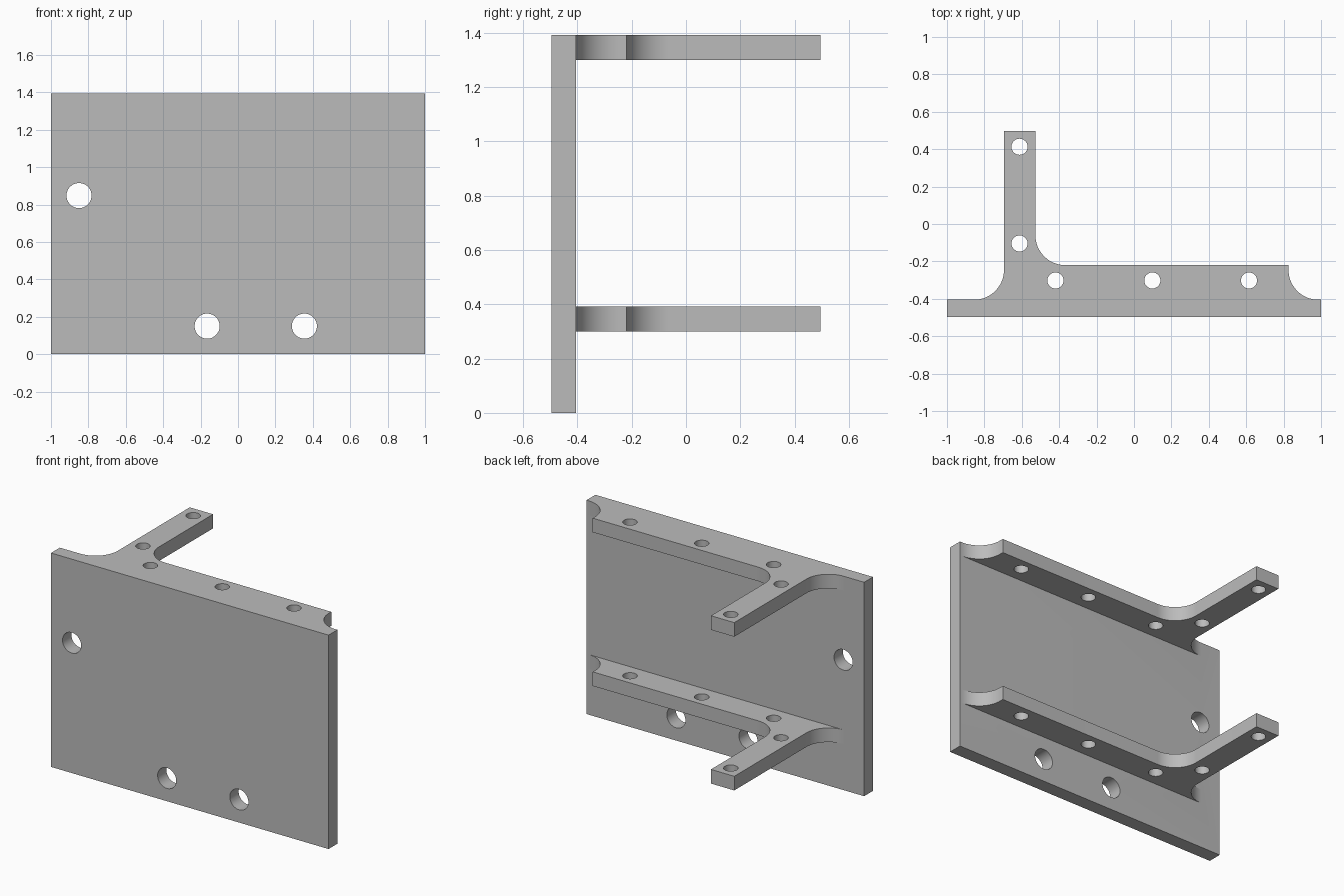
import bpy, bmesh, math
from mathutils import Matrix

if "Cube" in bpy.data.objects:
    bpy.data.objects.remove(bpy.data.objects["Cube"])

Y0, Y1 = -0.496, 0.496      # front and back of the model
PLATE_Y = -0.405            # back face of the plate
TOP, THICK = 1.393, 0.092
R = 0.16                    # fillet radius

grey = bpy.data.materials.new("mid_grey")
grey.diffuse_color = (0.5, 0.5, 0.5, 1)
grey.use_nodes = True
grey.node_tree.nodes["Principled BSDF"].inputs["Base Color"].default_value = grey.diffuse_color


def arc(cx, cy, a0, a1, n=20):
    return [(cx + R * math.cos(math.radians(a0 + (a1 - a0) * i / n)),
             cy + R * math.sin(math.radians(a0 + (a1 - a0) * i / n))) for i in range(n + 1)]


def prism(name, outline, z0, z1):
    bm = bmesh.new()
    face = bm.faces.new([bm.verts.new((x, y, z0)) for x, y in outline])
    ext = bmesh.ops.extrude_face_region(bm, geom=[face])
    for v in ext["geom"]:
        if isinstance(v, bmesh.types.BMVert):
            v.co.z = z1
    bmesh.ops.recalc_face_normals(bm, faces=bm.faces)
    return to_object(name, bm)


def to_object(name, bm):
    me = bpy.data.meshes.new(name)
    bm.to_mesh(me)
    bm.free()
    me.materials.append(grey)
    ob = bpy.data.objects.new(name, me)
    bpy.context.collection.objects.link(ob)
    return ob


def drill(name, centre, radius, depth, axis):
    bm = bmesh.new()
    rot = Matrix.Rotation(math.pi / 2, 4, 'X') if axis == 'Y' else Matrix()
    bmesh.ops.create_cone(bm, cap_ends=True, segments=48, radius1=radius, radius2=radius,
                          depth=depth, matrix=Matrix.Translation(centre) @ rot)
    return to_object(name, bm)


def combine(ob, other, operation):
    mod = ob.modifiers.new("bool", 'BOOLEAN')
    mod.operation, mod.solver, mod.object = operation, 'EXACT', other
    bpy.context.view_layer.update()
    me = bpy.data.meshes.new_from_object(ob.evaluated_get(bpy.context.evaluated_depsgraph_get()))
    ob.modifiers.clear()
    ob.data = me
    bpy.data.objects.remove(other)


# upright plate with three mounting holes
bracket = prism("bracket", [(-1, Y0), (1, Y0), (1, PLATE_Y), (-1, PLATE_Y)], 0, TOP)
for x, z in [(-0.85, 0.848), (-0.165, 0.15), (0.355, 0.15)]:
    combine(bracket, drill("plate_hole", (x, -0.45, z), 0.067, 0.3, 'Y'), 'DIFFERENCE')

# shelf outline: strip along the plate plus an arm, with fillets
ARM_L, ARM_R, STRIP_Y, STRIP_X = -0.695, -0.527, -0.22, 0.826
shelf_outline = ([(ARM_L - R, -0.45), (STRIP_X + R, -0.45)]
                 + arc(STRIP_X + R, PLATE_Y + R, 270, 180)[:-1]
                 + [(STRIP_X, PLATE_Y + R), (STRIP_X, STRIP_Y)]
                 + arc(ARM_R + R, STRIP_Y + R, 270, 180)
                 + [(ARM_R, Y1), (ARM_L, Y1)]
                 + arc(ARM_L - R, PLATE_Y + R, 0, -90))

# two identical drilled shelves joined to the plate
for z0 in (0.3, TOP - THICK):
    shelf = prism("shelf", shelf_outline, z0, z0 + THICK)
    for x, y in [(-0.612, 0.413), (-0.612, -0.104), (-0.42, -0.302), (0.098, -0.302), (0.615, -0.302)]:
        combine(shelf, drill("shelf_hole", (x, y, z0 + THICK / 2), 0.043, 0.3, 'Z'), 'DIFFERENCE')
    combine(bracket, shelf, 'UNION')

# smooth fillets and holes, sharp edges elsewhere
bpy.ops.object.select_all(action='DESELECT')
bracket.select_set(True)
bpy.context.view_layer.objects.active = bracket
bpy.ops.object.shade_smooth_by_angle(angle=math.radians(30))
